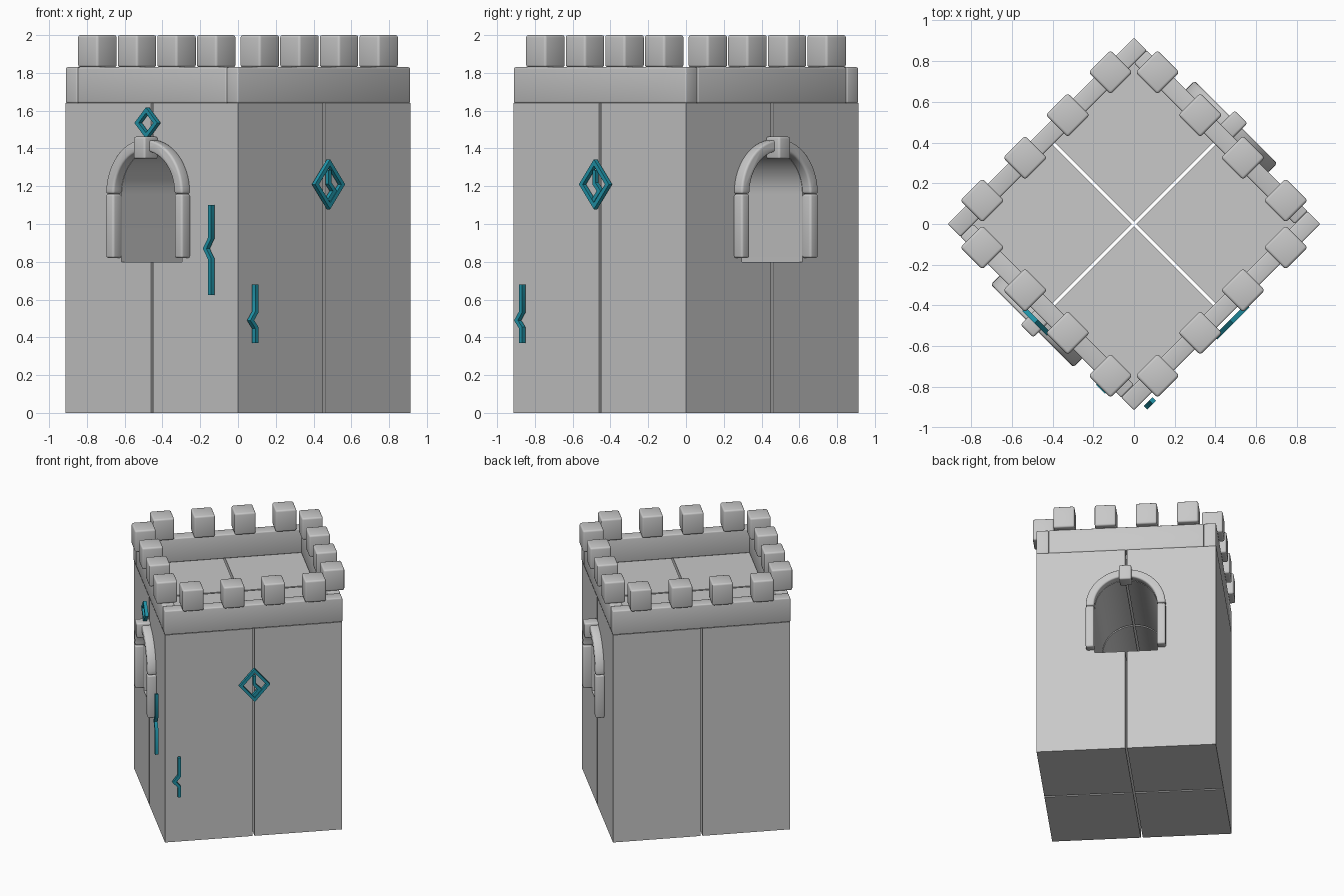
import bpy, bmesh, math
from mathutils import Vector, Matrix

if "Cube" in bpy.data.objects:
    bpy.data.objects.remove(bpy.data.objects["Cube"])

TURN = Matrix.Rotation(math.radians(-45), 4, 'Z')   # tower stands corner-first
HALF, WALL_TOP, GAP = 0.645, 1.64, 0.007            # half side, wall height, half joint
R_IN, R_OUT, SPRING, SILL = 0.226, 0.287, 1.16, 0.80


def material(name, rgb):
    m = bpy.data.materials.new(name)
    m.diffuse_color = (*rgb, 1)
    m.use_nodes = True
    m.node_tree.nodes["Principled BSDF"].inputs["Base Color"].default_value = m.diffuse_color
    return m


STONE = material("grey_stone", (0.58, 0.58, 0.58))
TEAL = material("teal_glow", (0.015, 0.30, 0.40))


def finish(name, bm, mat, bevel=0.0, spin=0):
    """Bevel the sharp edges, place the part and shade it."""
    bmesh.ops.recalc_face_normals(bm, faces=bm.faces)
    if bevel:
        sharp = [e for e in bm.edges if e.calc_face_angle(0) > 0.7]
        bmesh.ops.bevel(bm, geom=sharp, offset=bevel, segments=3,
                        profile=0.5, affect='EDGES', clamp_overlap=True)
    bm.transform(TURN @ Matrix.Rotation(math.radians(spin), 4, 'Z'))
    me = bpy.data.meshes.new(name)
    bm.to_mesh(me)
    bm.free()
    me.materials.append(mat)
    ob = bpy.data.objects.new(name, me)
    bpy.context.collection.objects.link(ob)
    bpy.ops.object.select_all(action='DESELECT')
    ob.select_set(True)
    bpy.context.view_layer.objects.active = ob
    bpy.ops.object.shade_smooth_by_angle(angle=math.radians(40))


def box(name, lo, hi, bevel=0.0, spin=0):
    bm = bmesh.new()
    bmesh.ops.create_cube(bm, size=1)
    for v in bm.verts:
        v.co = [(a + b) / 2 + c * (b - a) for a, b, c in zip(lo, hi, v.co)]
    finish(name, bm, STONE, bevel, spin)


def prism(name, pts, y0, y1, bevel=0.0, spin=0):
    """Extrude an x-z outline along y."""
    bm = bmesh.new()
    face = bm.faces.new([bm.verts.new((x, y0, z)) for x, z in pts])
    ext = bmesh.ops.extrude_face_region(bm, geom=[face])["geom"]
    for v in ext:
        if isinstance(v, bmesh.types.BMVert):
            v.co.y = y1
    finish(name, bm, STONE, bevel, spin)


def stroke(name, pts, closed=False, spin=0, half=0.011, near=0.665, far=0.69):
    """Thin mitred line lying just in front of a wall."""
    p = [Vector(q) for q in pts]
    n = len(p)
    bm = bmesh.new()
    rings = []
    for i in range(n):
        a = p[i] - p[i - 1] if closed or i > 0 else p[1] - p[0]
        b = p[(i + 1) % n] - p[i] if closed or i < n - 1 else a
        na = Vector((-a.y, a.x)).normalized()
        nb = Vector((-b.y, b.x)).normalized()
        m = (na + nb).normalized()
        off = m * (half / m.dot(na))
        rings.append([bm.verts.new((q.x, -d, q.y)) for q, d in
                      ((p[i] + off, near), (p[i] - off, near),
                       (p[i] - off, far), (p[i] + off, far))])
    for i in range(n if closed else n - 1):
        r, s = rings[i], rings[(i + 1) % n]
        for k in range(4):
            bm.faces.new((r[k], r[(k + 1) % 4], s[(k + 1) % 4], s[k]))
    if not closed:
        bm.faces.new(rings[0])
        bm.faces.new(rings[-1])
    finish(name, bm, TEAL, 0, spin)


def arc(radius, a0, a1, steps):
    return [(radius * math.cos(a0 + (a1 - a0) * i / steps),
             SPRING + radius * math.sin(a0 + (a1 - a0) * i / steps))
            for i in range(steps + 1)]


# Four wall quarters, split by narrow joints, with a vaulted passage through them
vault_end = math.acos(GAP / R_IN)
quarter = ([(GAP, 0), (HALF, 0), (HALF, WALL_TOP), (GAP, WALL_TOP)]
           + arc(R_IN, vault_end, 0, 14) + [(R_IN, SILL), (GAP, SILL)])
for sx in (1, -1):
    outline = [(sx * x, z) for x, z in quarter]
    prism("wall_quarter", outline, GAP, HALF)
    prism("wall_quarter", outline, -HALF, -GAP)

# Parapet: two long sides, two short sides fitted between them
T = 0.087
for spin in (0, 180):
    box("parapet_long", (HALF - T, -HALF - 0.002, WALL_TOP),
        (HALF + 0.002, HALF + 0.002, 1.83), 0.009, spin)
    box("parapet_short", (T - HALF, -HALF - 0.002, WALL_TOP),
        (HALF - T, T - HALF, 1.83), 0.009, spin)

# Four merlons on every side
M = 0.076
for spin in (0, 90, 180, 270):
    for x in (-0.445, -0.148, 0.148, 0.445):
        box("merlon", (x - M, -0.608 - M, 1.83), (x + M, -0.608 + M, 2.0), 0.013, spin)

# Stone surrounds of the two openings
for spin in (0, 180):
    for s in (-1, 1):
        x0, x1 = sorted((s * R_IN, s * R_OUT))
        box("door_jamb", (x0, -0.707, 0.82), (x1, -0.64, SPRING - 0.002), 0.012, spin)
    prism("door_arch", arc(R_OUT, 0, math.pi, 28) + arc(R_IN, math.pi, 0, 28),
          -0.707, -0.64, 0.012, spin)
    box("keystone", (-0.044, -0.743, 1.345), (0.044, -0.64, 1.462), 0.011, spin)


# Teal marks: diamonds and kinked lines
def diamond(name, z, w, h, spin):
    stroke(name, [(0, z + h), (w, z), (0, z - h), (-w, z)], True, spin)


diamond("small_diamond_mark", 1.535, 0.070, 0.067, 0)
diamond("large_diamond_mark", 1.21, 0.098, 0.115, 90)
stroke("diamond_inner_mark", [(0, 1.285), (0, 1.215), (0.036, 1.175), (-0.008, 1.125)],
       False, 90)
stroke("tall_kinked_mark", [(0.477, 1.10), (0.477, 0.925), (0.440, 0.87),
                            (0.477, 0.815), (0.477, 0.625)])
stroke("short_kinked_mark", [(-0.548, 0.68), (-0.548, 0.535), (-0.583, 0.49),
                             (-0.548, 0.45), (-0.548, 0.37)], False, 90)
